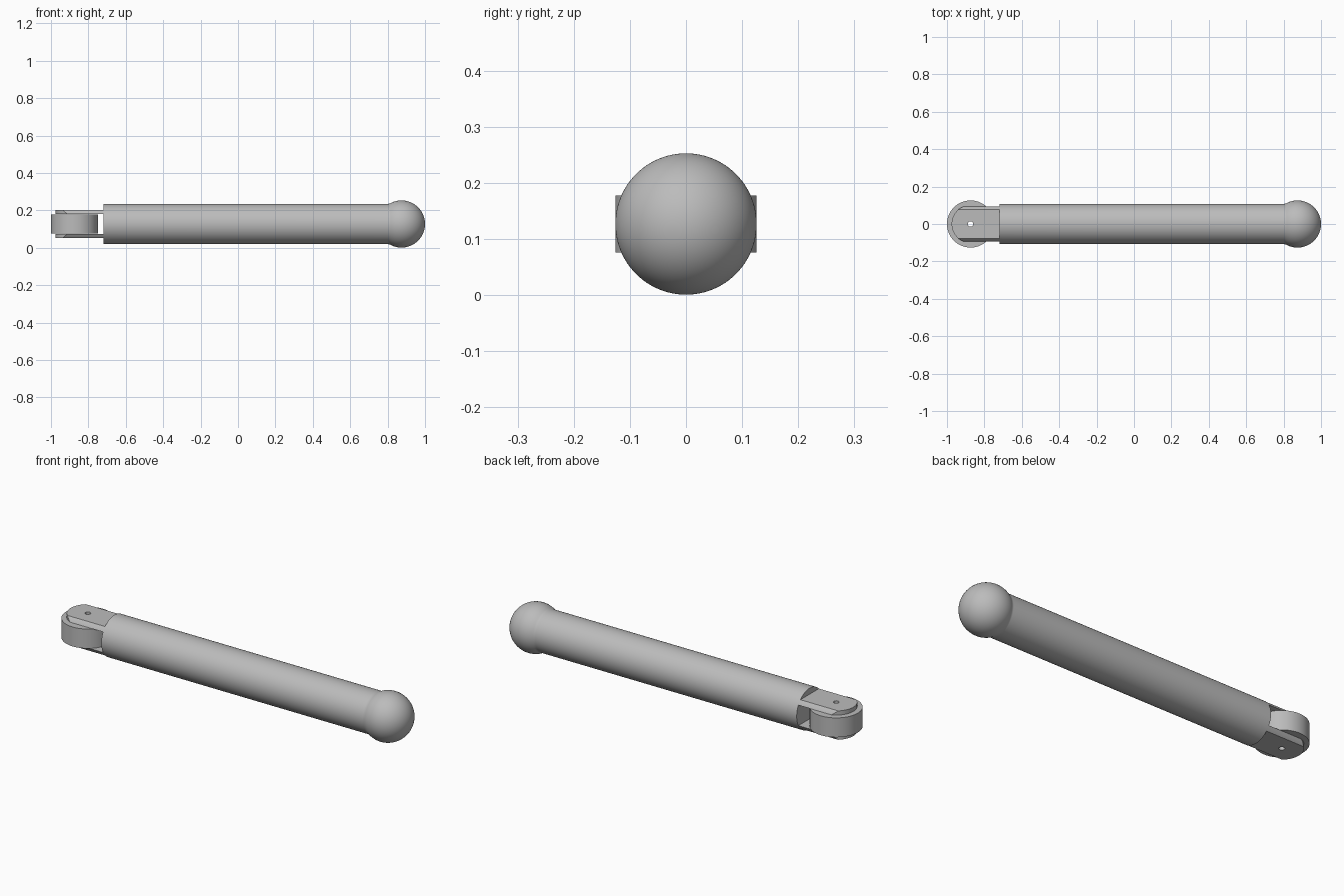
import bpy
import bmesh
from math import sin, cos, pi, atan2, hypot, radians

cube = bpy.data.objects.get("Cube")
if cube:
    bpy.data.objects.remove(cube, do_unlink=True)

MID = 0.127       # height of the long axis
ROD_R = 0.108
BALL_R = 0.126
END_X = 0.874     # ball centre, mirrored wheel centre
ROD_START = -0.72
GAP = 0.054       # half height of the fork slot
FLAT = 0.076      # half height across the fork flats
PIN_R = 0.014
SEGS = 96

grey = bpy.data.materials.new("plain grey")
grey.use_nodes = True
grey.diffuse_color = (0.5, 0.5, 0.5, 1)
grey.node_tree.nodes["Principled BSDF"].inputs["Base Color"].default_value = (0.5, 0.5, 0.5, 1)


def make(name, bm):
    bmesh.ops.recalc_face_normals(bm, faces=bm.faces)
    mesh = bpy.data.meshes.new(name)
    bm.to_mesh(mesh)
    bm.free()
    mesh.materials.append(grey)
    ob = bpy.data.objects.new(name, mesh)
    bpy.context.collection.objects.link(ob)
    return ob


def prism(name, outline, z0, z1):
    bm = bmesh.new()
    face = bm.faces.new([bm.verts.new((x, y, z0)) for x, y in outline])
    new = bmesh.ops.extrude_face_region(bm, geom=[face])["geom"]
    verts = [v for v in new if isinstance(v, bmesh.types.BMVert)]
    bmesh.ops.translate(bm, vec=(0, 0, z1 - z0), verts=verts)
    return make(name, bm)


def lathe_x(name, profile):
    """Spin (x, radius) points about the long axis."""
    bm = bmesh.new()
    verts = [bm.verts.new((x, 0, MID + r)) for x, r in profile]
    edges = [bm.edges.new(pair) for pair in zip(verts, verts[1:])]
    bmesh.ops.spin(bm, geom=verts + edges, cent=(0, 0, MID), axis=(1, 0, 0),
                   angle=2 * pi, steps=SEGS, use_duplicate=False)
    bmesh.ops.remove_doubles(bm, verts=bm.verts, dist=1e-5)
    return make(name, bm)


def circle(x, r, n=SEGS):
    return [(x + r * cos(2 * pi * i / n), r * sin(2 * pi * i / n)) for i in range(n)]


def boolean(ob, cutter, operation):
    mod = ob.modifiers.new(operation.lower(), "BOOLEAN")
    mod.operation, mod.object, mod.solver = operation, cutter, "EXACT"
    bpy.context.view_layer.objects.active = ob
    bpy.ops.object.modifier_apply(modifier=mod.name)


def smooth(ob):
    bpy.ops.object.select_all(action="DESELECT")
    ob.select_set(True)
    bpy.context.view_layer.objects.active = ob
    bpy.ops.object.shade_smooth_by_angle(angle=radians(30))


# Rod and ball, joined by a small fillet
fillet = 0.03
rise = ROD_R + fillet
run = ((BALL_R + fillet) ** 2 - rise ** 2) ** 0.5
join = atan2(rise, -run)              # angle of the tangent point on the ball
profile = [(ROD_START, 0), (ROD_START, ROD_R)]
for i in range(7):
    a = -pi / 2 + (join - pi / 2) * i / 6
    profile.append((END_X - run + fillet * cos(a), rise + fillet * sin(a)))
for i in range(1, 33):
    a = join * (1 - i / 32)
    profile.append((END_X + BALL_R * cos(a), BALL_R * sin(a)))
smooth(lathe_x("rod_and_ball", profile))

# Cutters: the rod's round section and the pin hole
round_cutter = lathe_x("round_cutter", [(-1.1, 0), (-1.1, ROD_R), (-0.6, ROD_R), (-0.6, 0)])
pin_cutter = prism("pin_cutter", circle(-END_X, PIN_R, 24), -0.1, 0.4)

# Fork prongs with rounded tips and flat outer faces
tip_r = 0.101
half_w = tip_r
tip = [(-END_X + tip_r * cos(a), tip_r * sin(a))
       for a in (pi / 2 + pi * i / 40 for i in range(41))]
outline = tip + [(ROD_START, -half_w), (ROD_START, half_w)]
for name, low, high in (("upper_prong", GAP, FLAT), ("lower_prong", -FLAT, -GAP)):
    prong = prism(name, outline, MID + low, MID + high)
    boolean(prong, round_cutter, "INTERSECT")
    boolean(prong, pin_cutter, "DIFFERENCE")
    smooth(prong)

# Wheel held in the fork
wheel = prism("wheel", circle(-END_X, BALL_R), MID - 0.051, MID + 0.051)
boolean(wheel, pin_cutter, "DIFFERENCE")
smooth(wheel)

for cutter in (round_cutter, pin_cutter):
    bpy.data.objects.remove(cutter, do_unlink=True)
